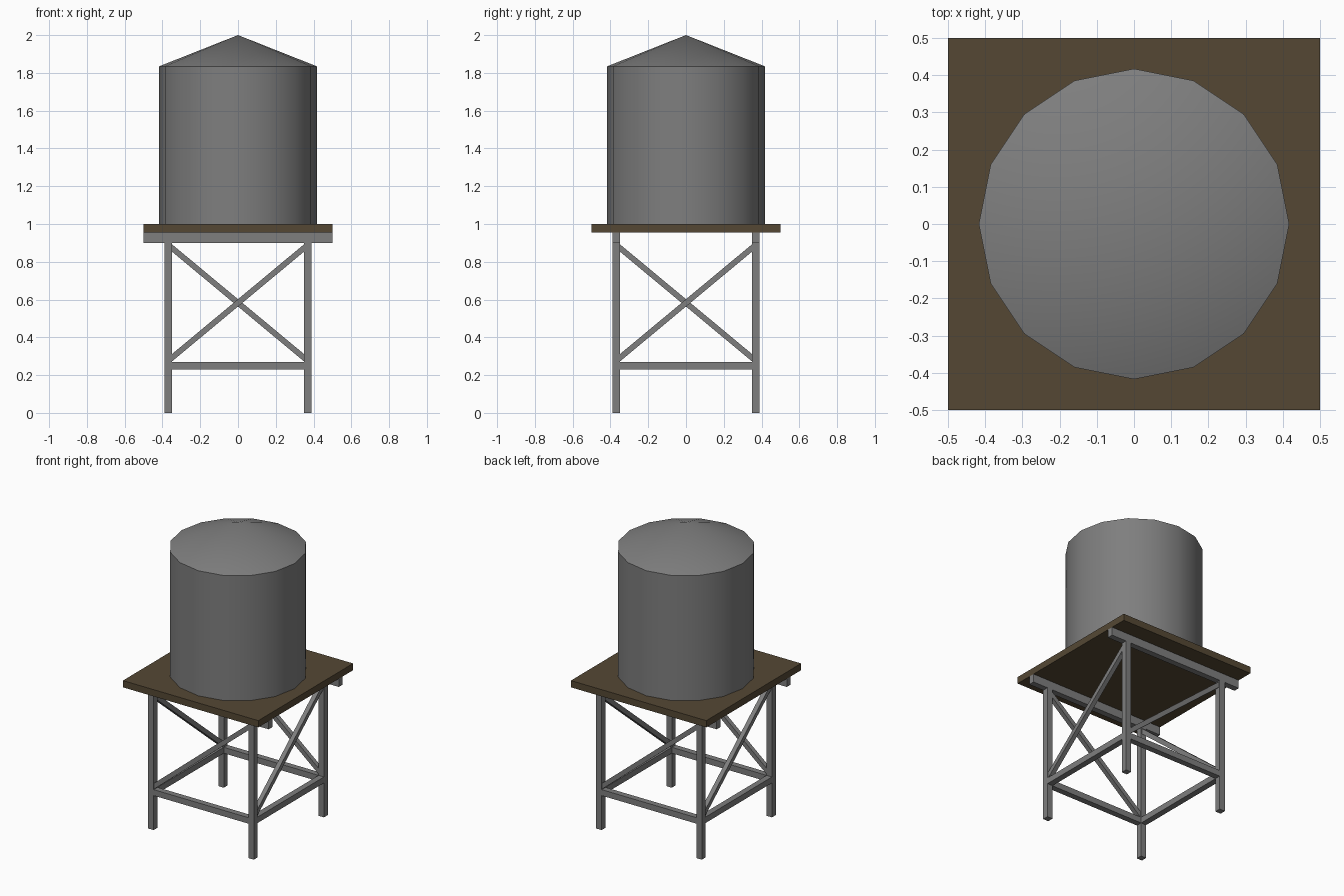
import bpy, bmesh, math
from mathutils import Vector, Matrix

if "Cube" in bpy.data.objects:
    bpy.data.objects.remove(bpy.data.objects["Cube"])


def material(name, rgb):
    m = bpy.data.materials.new(name)
    m.diffuse_color = (*rgb, 1)
    m.use_nodes = True
    m.node_tree.nodes["Principled BSDF"].inputs["Base Color"].default_value = m.diffuse_color
    return m


STEEL = material("grey_steel", (0.21, 0.21, 0.21))
WOOD = material("brown_wood", (0.09, 0.064, 0.034))


def finish(name, bm, mat):
    bmesh.ops.recalc_face_normals(bm, faces=bm.faces)
    me = bpy.data.meshes.new(name)
    bm.to_mesh(me)
    bm.free()
    me.materials.append(mat)
    ob = bpy.data.objects.new(name, me)
    bpy.context.collection.objects.link(ob)
    return ob


def box(name, lo, hi, mat, turn=0):
    lo, hi = Vector(lo), Vector(hi)
    bm = bmesh.new()
    bmesh.ops.create_cube(bm, size=1, matrix=Matrix.Rotation(turn, 4, 'Z')
                          @ Matrix.Translation((lo + hi) / 2)
                          @ Matrix.Diagonal((*(hi - lo), 1)))
    return finish(name, bm, mat)


LEG, H = 0.37, 0.02  # leg centre offset, half thickness

# Timber deck and the two beams carrying it
box("deck", (-0.5, -0.5, 0.955), (0.5, 0.5, 1.0), WOOD)
for side, y in (("front", -LEG), ("back", LEG)):
    box(side + "_beam", (-0.5, y - H, 0.9), (0.5, y + H, 0.955), STEEL)

# Leg, rail and diagonal brace, repeated around the four sides
lower, upper = 0.275, 0.89
slope = math.atan2(upper - lower, 2 * LEG)
length = math.hypot(upper - lower, 2 * LEG)
for i, side in enumerate(("front", "right", "back", "left")):
    turn = i * math.pi / 2
    box(side + "_leg", (-LEG - H, -LEG - H, 0), (-LEG + H, -LEG + H, 0.9), STEEL, turn)
    box(side + "_rail", (-LEG + H, -LEG - H, 0.23), (LEG - H, -LEG + H, 0.27), STEEL, turn)
    bm = bmesh.new()
    bmesh.ops.create_cube(bm, size=1, matrix=Matrix.Rotation(turn, 4, 'Z')
                          @ Matrix.Translation((0, -LEG, (lower + upper) / 2))
                          @ Matrix.Rotation(-slope, 4, 'Y')
                          @ Matrix.Diagonal((length, 0.03, 0.03, 1)))
    finish(side + "_brace", bm, STEEL)


# Sixteen-sided tank and its conical roof
def drum(name, r1, r2, z1, z2):
    bm = bmesh.new()
    bmesh.ops.create_cone(bm, cap_ends=True, segments=16, radius1=r1, radius2=r2,
                          depth=z2 - z1, matrix=Matrix.Translation((0, 0, (z1 + z2) / 2)))
    bmesh.ops.remove_doubles(bm, verts=bm.verts, dist=1e-5)
    ob = finish(name, bm, STEEL)
    bpy.ops.object.select_all(action='DESELECT')
    ob.select_set(True)
    bpy.context.view_layer.objects.active = ob
    bpy.ops.object.shade_smooth_by_angle(angle=math.radians(40))


drum("tank", 0.417, 0.417, 1.0, 1.835)
drum("roof", 0.417, 0, 1.835, 2.0)
